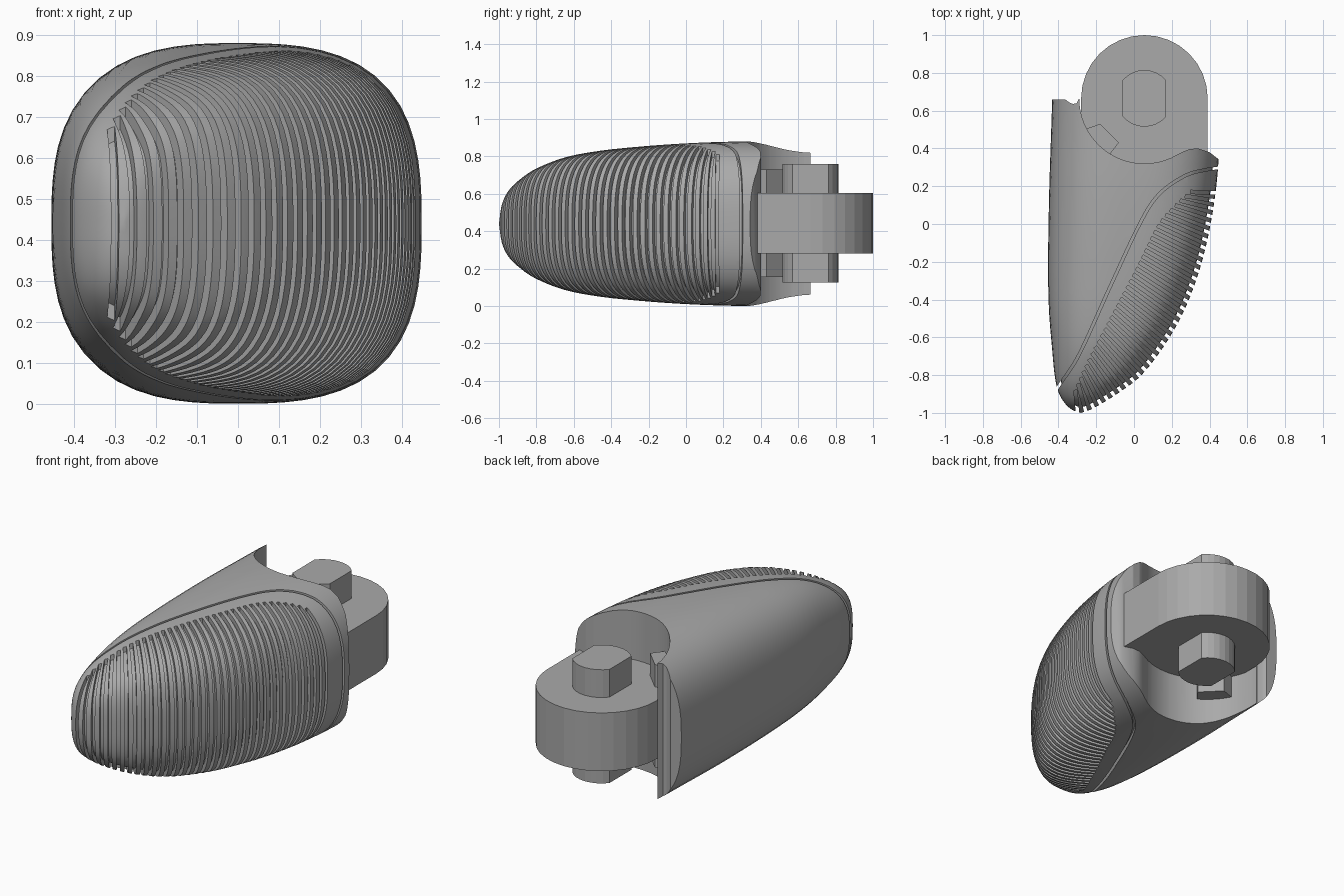
import bpy, bmesh, math
from mathutils import Vector

if "Cube" in bpy.data.objects:
    bpy.data.objects.remove(bpy.data.objects["Cube"])

grey = bpy.data.materials.new("plain_grey")
grey.use_nodes = True
grey.diffuse_color = (0.4, 0.4, 0.4, 1)
grey.node_tree.nodes["Principled BSDF"].inputs["Base Color"].default_value = (0.4, 0.4, 0.4, 1)

MID = 0.44                      # height of the symmetry plane
PIVOT = Vector((0.055, 0.665))  # hinge axis
SIDES = 64


def finish(name, bm):
    bmesh.ops.recalc_face_normals(bm, faces=bm.faces)
    mesh = bpy.data.meshes.new(name)
    bm.to_mesh(mesh)
    bm.free()
    mesh.materials.append(grey)
    obj = bpy.data.objects.new(name, mesh)
    bpy.context.collection.objects.link(obj)
    return obj


def prisms(name, outlines, z0, z1):
    """Extrude flat outlines straight up between two heights."""
    bm = bmesh.new()
    for pts in outlines:
        low = [bm.verts.new((p[0], p[1], z0)) for p in pts]
        high = [bm.verts.new((p[0], p[1], z1)) for p in pts]
        bm.faces.new(low)
        bm.faces.new(high)
        for i in range(len(pts)):
            j = (i + 1) % len(pts)
            bm.faces.new((low[i], low[j], high[j], high[i]))
    return finish(name, bm)


def smooth_path(points, steps):
    """Catmull-Rom curve through the points."""
    p = [Vector(q) for q in points]
    p = [p[0] * 2 - p[1]] + p + [p[-1] * 2 - p[-2]]
    out = []
    for a, b, c, d in zip(p, p[1:], p[2:], p[3:]):
        for k in range(steps):
            t = k / steps
            out.append(0.5 * (2 * b + (c - a) * t + (2 * a - 5 * b + 4 * c - d) * t * t
                              + (3 * b - a - 3 * c + d) * t ** 3))
    return out + [p[-2]]


def spaced(points, count):
    """Points at equal distances along a smooth path."""
    path = smooth_path(points, 12)
    lengths = [0]
    for a, b in zip(path, path[1:]):
        lengths.append(lengths[-1] + (b - a).length)
    out, k = [], 0
    for i in range(count):
        s = lengths[-1] * i / (count - 1)
        while k < len(path) - 2 and lengths[k + 1] < s:
            k += 1
        out.append(path[k].lerp(path[k + 1], (s - lengths[k]) / (lengths[k + 1] - lengths[k])))
    return out


def strip(path, width):
    """Outline of a band following a path."""
    left, right = [], []
    for i, p in enumerate(path):
        d = (path[min(i + 1, len(path) - 1)] - path[max(i - 1, 0)]).normalized()
        n = Vector((-d.y, d.x)) * width / 2
        left.append(p + n)
        right.append(p - n)
    return left + right[::-1]


def arc(radius, start, end, count):
    angles = [math.radians(start + (end - start) * i / (count - 1)) for i in range(count)]
    return [PIVOT + radius * Vector((math.cos(a), math.sin(a))) for a in angles]


def cut(obj, tool):
    mod = obj.modifiers.new("cut", "BOOLEAN")
    mod.operation = "DIFFERENCE"
    mod.solver = "EXACT"
    mod.object = tool
    bpy.context.view_layer.objects.active = obj
    bpy.ops.object.modifier_apply(modifier=mod.name)


# Body stations from the tip back: y, right edge, left edge, half height
STATIONS = [(-1, -.28, -.28, 0), (-.985, -.325, -.235, .1), (-.95, -.365, -.17, .175),
            (-.89, -.4, -.075, .235), (-.8, -.42, .04, .295), (-.645, -.435, .16, .355),
            (-.46, -.45, .265, .39), (-.25, -.455, .345, .412), (-.03, -.453, .4, .428),
            (.21, -.448, .437, .438), (.45, -.44, .452, .44), (.75, -.43, .45, .44)]


def loft(name, inset):
    """Rounded-square sections joined from the tip, shrunk by inset."""
    bm = bmesh.new()
    tip = bm.verts.new((-.28, -1, MID))
    last = None
    for y, x0, x1, half in smooth_path(STATIONS, 5)[1:]:
        ring = []
        for i in range(SIDES):
            a = math.tau * (i + 0.5) / SIDES
            c, s = math.cos(a), math.sin(a)
            r = (abs(c) ** 2.8 + abs(s) ** 2.8) ** (-1 / 2.8)
            ring.append(bm.verts.new(((x0 + x1) / 2 + r * c * (x1 - x0) / 2, y, MID + r * s * half)))
        for i in range(SIDES):
            j = (i + 1) % SIDES
            bm.faces.new((last[i], last[j], ring[j], ring[i]) if last else (tip, ring[j], ring[i]))
        last = ring
    bm.faces.new(last)
    bmesh.ops.recalc_face_normals(bm, faces=bm.faces)
    bm.normal_update()
    moves = [(v, v.normal * inset) for v in bm.verts]
    for v, move in moves:
        v.co -= move
    return finish(name, bm)


body = loft("finger_body", 0)
core = loft("core_helper", 0.028)

# Grip slots fan out from an inner line to the curved edge
inner = spaced([(.3, .17), (.24, .12), (.13, 0), (.03, -.2), (-.1, -.45), (-.24, -.72), (-.31, -.88)], 35)
outer = spaced([(.435, .165), (.4, -.03), (.345, -.25), (.265, -.46), (.16, -.645), (.04, -.8),
                (-.075, -.89), (-.17, -.95), (-.3, -.99)], 35)
bands = [strip([a, b + (b - a).normalized() * 0.08], 0.018) for a, b in zip(inner, outer)]

# Seam groove around the grip pad
seam = smooth_path([(-.48, -.99), (-.4, -.86), (-.29, -.69), (-.13, -.34), (.03, 0), (.13, .155),
                    (.26, .25), (.37, .285), (.55, .31)], 6)
bands.append(strip(seam, 0.014))
slots = prisms("slot_helper", bands, -0.1, 1)
cut(slots, core)
cut(body, slots)

# Round hinge pocket with flared rims
pocket_line = [(-.6, .66), (-.365, .66), (-.345, .645), (-.325, .636), (-.305, .638)]
pocket_line += arc(.345, 180, 300, 22)
pocket_line += [(.26, .383), (.295, .397), (.34, .4), (.4, .38), (.445, .345), (.6, .22), (.6, 1.2), (-.6, 1.2)]
pocket = prisms("pocket_helper", [pocket_line], -0.2, 1.1)
cut(body, pocket)

for helper in (core, slots, pocket):
    bpy.data.objects.remove(helper)

bpy.ops.object.select_all(action="DESELECT")
body.select_set(True)
bpy.context.view_layer.objects.active = body
bpy.ops.object.shade_smooth_by_angle(angle=math.radians(25))

# Hinge knuckle: rounded tab reaching into the body
prisms("hinge_knuckle", [arc(.335, 0, 180, 17) + [Vector((-.28, .42)), Vector((-.1, .25)), Vector((.39, .3))]],
       .28, .605)

# Hinge pin with two flat sides
pin = [Vector((max(-.06, min(.17, p.x)), p.y)) for p in arc(.15, 40, 140, 9) + arc(.15, 220, 320, 9)]
prisms("hinge_pin", [pin], .125, .76)

# Stop block on the pocket wall
prisms("stop_block", [arc(.27, 210, 240, 2) + arc(.37, 238, 207, 5)], .155, .73)
